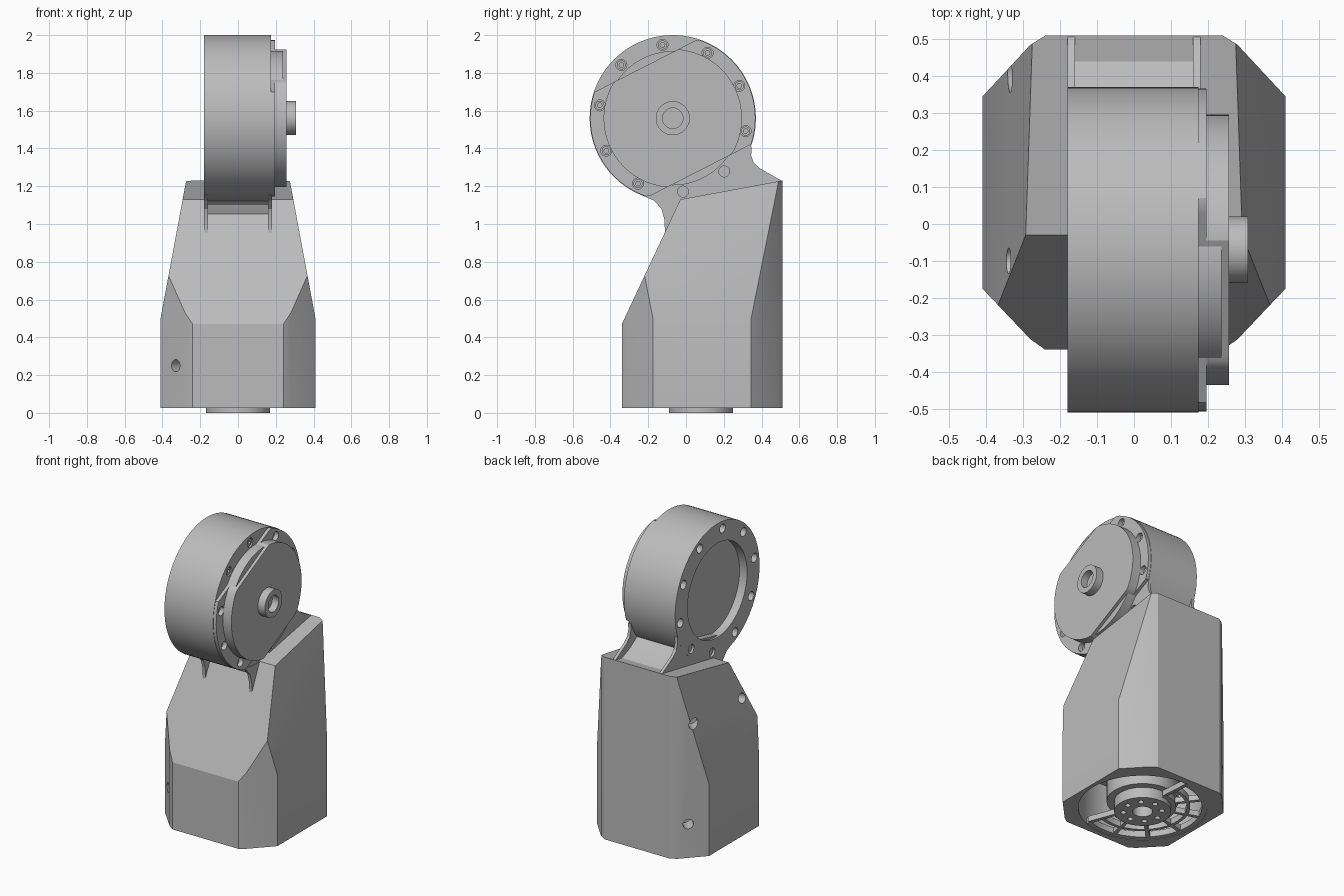
import bpy, bmesh, math
from mathutils import Vector

if "Cube" in bpy.data.objects:
    bpy.data.objects.remove(bpy.data.objects["Cube"])

grey = bpy.data.materials.new("machined_grey")
grey.use_nodes = True
grey.diffuse_color = (0.5, 0.5, 0.5, 1)
grey.node_tree.nodes["Principled BSDF"].inputs["Base Color"].default_value = (0.5, 0.5, 0.5, 1)

HEAD = (-0.07, 1.56)      # joint centre in y, z
HUB = (0, 0.08)           # base centre in x, y


def arc(c, r, a0=0, a1=360, n=96):
    """Points on an arc, leaving out the repeated end of a full circle."""
    full = abs(a1 - a0) == 360
    steps = [a0 + (a1 - a0) * i / n for i in range(n if full else n + 1)]
    return [(c[0] + r * math.cos(math.radians(a)), c[1] + r * math.sin(math.radians(a))) for a in steps]


def clipped(r, w):
    """Circle around the joint with two slanting parallel flats."""
    n = Vector((-0.454, 0.891))
    out = []
    for p in arc((0, 0), r):
        v = Vector(p)
        d = v.dot(n)
        v -= n * (d - max(-w, min(w, d)))
        out.append((v.x + HEAD[0], v.y + HEAD[1]))
    return out


def prism(name, polys, axis, lo, hi):
    """Extrude outlines along x (outline in y, z) or z (outline in x, y)."""
    bm = bmesh.new()
    for pts in polys:
        ends = []
        for h in (lo, hi):
            ends.append([bm.verts.new((h, a, b) if axis == "x" else (a, b, h)) for a, b in pts])
        bot, top = ends
        bm.faces.new(bot[::-1])
        bm.faces.new(top)
        for i in range(len(pts)):
            j = (i + 1) % len(pts)
            bm.faces.new((bot[i], bot[j], top[j], top[i]))
    bmesh.ops.recalc_face_normals(bm, faces=bm.faces)
    me = bpy.data.meshes.new(name)
    bm.to_mesh(me)
    bm.free()
    me.materials.append(grey)
    ob = bpy.data.objects.new(name, me)
    bpy.context.collection.objects.link(ob)
    return ob


def activate(ob):
    bpy.ops.object.select_all(action="DESELECT")
    ob.select_set(True)
    bpy.context.view_layer.objects.active = ob


def cut(ob, cutter):
    activate(ob)
    mod = ob.modifiers.new("cut", "BOOLEAN")
    mod.operation, mod.solver, mod.object = "DIFFERENCE", "EXACT", cutter
    bpy.ops.object.modifier_apply(modifier=mod.name)
    bpy.data.objects.remove(cutter)


# Faceted body: bevelled footprint trimmed by slanted planes
half = [(0.24, -0.34), (0.28, -0.312), (0.41, -0.175), (0.41, 0.345), (0.28, 0.485), (0.24, 0.51)]
body = prism("body", [half + [(-x, y) for x, y in reversed(half)]], "z", 0.027, 1.5)
bm = bmesh.new()
bm.from_mesh(body.data)
trims = [((0.41, 0, 0.5), (0.7, 0, 0.13)), ((-0.41, 0, 0.5), (-0.7, 0, 0.13)),
         ((0, -0.34, 0.47), (0, -0.66, 0.31)), ((0, -0.03, 1.13), (0, -0.1, 0.54))]
for co, no in trims:
    bmesh.ops.bisect_plane(bm, geom=bm.verts[:] + bm.edges[:] + bm.faces[:], plane_co=co,
                           plane_no=Vector(no).normalized(), clear_outer=True)
    bmesh.ops.holes_fill(bm, edges=[e for e in bm.edges if e.is_boundary], sides=0)
bmesh.ops.recalc_face_normals(bm, faces=bm.faces)
bm.to_mesh(body.data)
bm.free()

# Round cavity underneath and the screw holes on the -x side
cut(body, prism("cavity", [arc(HUB, 0.385)], "z", -0.1, 0.36))
for spot, way in (((-0.33, -0.26, 0.25), (-1, -1, 0)), ((-0.32, 0.435, 0.25), (-1, 1, 0)),
                  ((-0.345, 0.41, 0.9), (-1, 1, 0)), ((-0.34, -0.1, 0.88), (-1, -0.4, 0))):
    hole = prism("hole", [arc((0, 0), 0.032, n=24)], "z", -0.09, 0.09)
    hole.rotation_euler = Vector(way).to_track_quat("Z", "Y").to_euler()
    hole.location = spot
    bpy.context.view_layer.update()
    cut(body, hole)

# Output hub in the base
hub = prism("base_hub", [arc(HUB, 0.17)], "z", 0, 0.4)
cut(hub, prism("bore", [arc(HUB, 0.06, n=32)] + [arc(p, 0.017, n=12) for p in arc(HUB, 0.115, n=8)],
               "z", -0.1, 0.15))
prism("hub_housing", [arc(HUB, 0.215)], "z", 0.07, 0.4)

# Ribbed guard plate over part of the cavity
ribs = []
for r0, r1 in ((0.17, 0.2), (0.265, 0.285), (0.355, 0.39)):
    ribs.append(arc(HUB, r1, 95, 290, 48) + arc(HUB, r0, 290, 95, 48))
prism("guard_rings", ribs, "z", 0.03, 0.07)
spokes = []
for k in range(7):
    a = 95 + 32.5 * k
    spokes.append([arc(HUB, r, a + s, a + s, 1)[0] for r, s in ((0.18, -3), (0.37, -2), (0.37, 2), (0.18, 3))])
prism("guard_spokes", spokes, "z", 0.032, 0.068)

# Joint head with bolt circle and shallow recess
bolts = arc(HEAD, 0.392, 98, 458, 10)
head = prism("joint_head", [arc(HEAD, 0.44)], "x", -0.18, 0.175)
cut(head, prism("recess", [arc(HEAD, 0.31)], "x", -0.3, -0.125))
cut(head, prism("bolt_holes", [arc(p, 0.029, n=20) for p in bolts], "x", -0.3, -0.1))
cut(head, prism("bolt_holes", [arc(p, 0.029, n=20) for p in bolts], "x", 0.13, 0.3))
flange = prism("clipped_flange", [clipped(0.437, 0.312)], "x", 0.17, 0.196)
cut(flange, prism("bolt_holes", [arc(p, 0.029, n=20) for p in bolts], "x", 0.1, 0.3))
screws = prism("bolt_heads", [arc(p, 0.024, n=20) for p in bolts], "x", 0.12, 0.17)
cut(screws, prism("sockets", [arc(p, 0.013, n=6) for p in bolts], "x", 0.15, 0.3))

# Cover stack and axle on the +x side
prism("cover_base", [arc(HEAD, 0.355)], "x", 0.17, 0.237)
prism("cover_plate", [clipped(0.366, 0.312)], "x", 0.19, 0.257)
axle = prism("axle_boss", [arc(HEAD, 0.09, n=48)], "x", 0.25, 0.308)
cut(axle, prism("axle_bore", [arc(HEAD, 0.054, n=32)], "x", 0.262, 0.4))

# Neck: two flared cheeks and a recessed web between them
flare = [(0.348, 1.41), (0.345, 1.365), (0.358, 1.325), (0.39, 1.295), (0.508, 1.228), (0.5, 1.15), (0, 0.95),
         (-0.112, 0.95), (-0.113, 1.02), (-0.13, 1.08), (-0.17, 1.125), (-0.235, 1.152)]
for side, x in (("right", -0.1795), ("left", 0.16)):
    prism("neck_cheek_" + side, [flare + arc(HEAD, 0.432, -113, -21, 24)], "x", x, x + 0.0195)
web = [(-0.04, 1.0), (-0.07, 1.06), (-0.085, 1.1), (-0.13, 1.14), (-0.1, 1.25),
       (0.25, 1.33), (0.31, 1.28), (0.36, 1.25), (0.48, 1.2), (0.4, 1.1)]
prism("neck_web", [web], "x", -0.165, 0.165)

# Smooth the round surfaces, keep the edges crisp
for ob in list(bpy.context.scene.objects):
    if ob.type == "MESH" and grey.name in ob.data.materials:
        activate(ob)
        bpy.ops.object.shade_smooth_by_angle(angle=math.radians(25))
